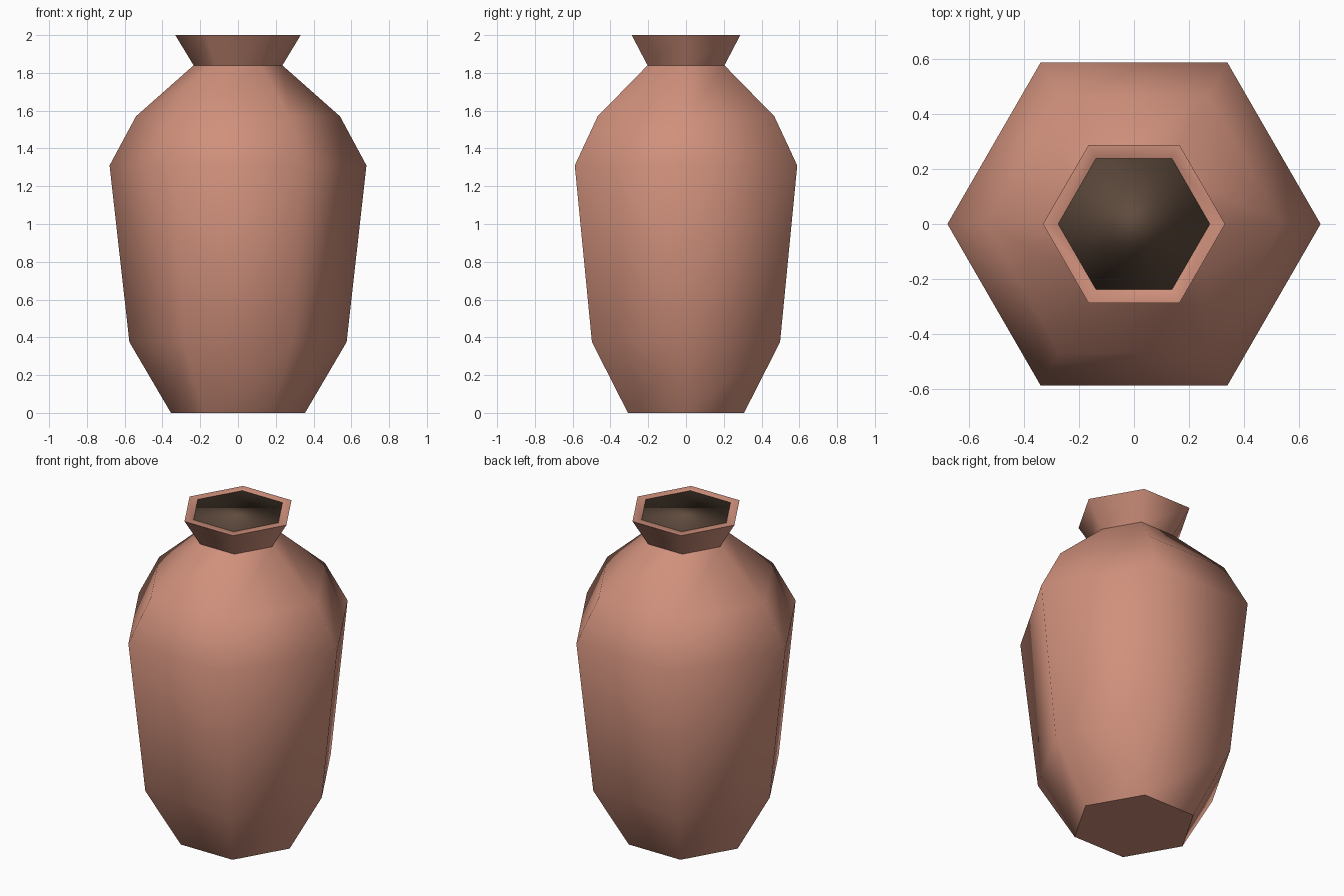
import bpy, bmesh, math

if "Cube" in bpy.data.objects:
    bpy.data.objects.remove(bpy.data.objects["Cube"])

SIDES = 6

def material(name, rgb):
    m = bpy.data.materials.new(name)
    m.diffuse_color = (*rgb, 1)
    m.use_nodes = True
    m.node_tree.nodes["Principled BSDF"].inputs["Base Color"].default_value = m.diffuse_color
    return m

def lathe(name, profile, mat, sharp_rings=(), cap_start=False, cap_end=False):
    """Sweep (radius, z) points round z with six sides."""
    bm = bmesh.new()
    rings = [[bm.verts.new((r * math.cos(math.tau * i / SIDES),
                            r * math.sin(math.tau * i / SIDES), z))
              for i in range(SIDES)] for r, z in profile]
    for a, b in zip(rings, rings[1:]):
        for i in range(SIDES):
            j = (i + 1) % SIDES
            bm.faces.new((a[i], a[j], b[j], b[i]))
    if cap_start:
        bm.faces.new(rings[0][::-1])
    if cap_end:
        bm.faces.new(rings[-1])
    for f in bm.faces:
        f.smooth = True
    # crisp edges at base, neck and lip
    for k in sharp_rings:
        for i in range(SIDES):
            bm.edges.get((rings[k][i], rings[k][(i + 1) % SIDES])).smooth = False
    me = bpy.data.meshes.new(name)
    bm.to_mesh(me)
    bm.free()
    me.materials.append(mat)
    ob = bpy.data.objects.new(name, me)
    bpy.context.collection.objects.link(ob)
    return ob

clay = material("terracotta", (0.63, 0.28, 0.20))
dark = material("dark_inside", (0.115, 0.07, 0.047))

# vase wall: base, belly, shoulder, neck, flared lip, inner lip
lathe("vase_body", [(0.355, 0), (0.575, 0.375), (0.68, 1.31), (0.54, 1.57),
                    (0.235, 1.84), (0.332, 2.0), (0.278, 2.0), (0.2, 1.86)],
      clay, sharp_rings=(0, 4, 5), cap_start=True)

# dark mouth just under the lip
lathe("vase_mouth", [(0.27, 1.99), (0.277, 1.997)], dark, cap_end=True)
